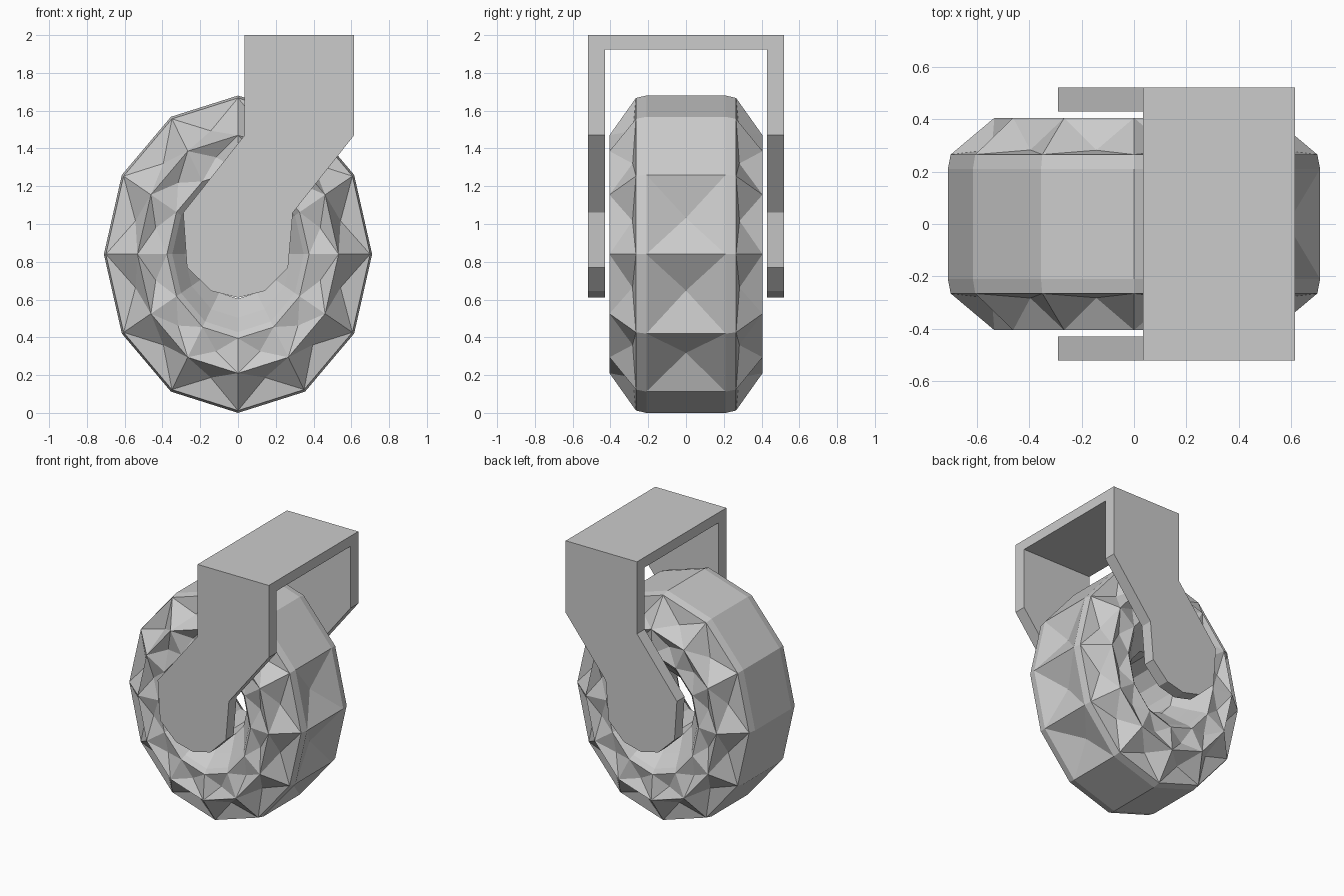
import bpy, bmesh
from math import sin, cos, pi

cube = bpy.data.objects.get("Cube")
if cube:
    bpy.data.objects.remove(cube, do_unlink=True)

SIDES = 12
CENTRE_Z = 0.84
RX, RZ = 0.71, 0.84

SHADE = (0.6, 0.6, 0.6, 1)
grey = bpy.data.materials.new("plain grey")
grey.use_nodes = True
grey.diffuse_color = SHADE
grey.node_tree.nodes["Principled BSDF"].inputs["Base Color"].default_value = SHADE


def finish(bm, name):
    bmesh.ops.recalc_face_normals(bm, faces=bm.faces)
    mesh = bpy.data.meshes.new(name)
    bm.to_mesh(mesh)
    bm.free()
    mesh.materials.append(grey)
    obj = bpy.data.objects.new(name, mesh)
    bpy.context.collection.objects.link(obj)


def ring(bm, radius, y):
    """One twelve-sided oval ring around the axle."""
    return [bm.verts.new((RX * radius * sin(2 * pi * i / SIDES), y,
                          CENTRE_Z + RZ * radius * cos(2 * pi * i / SIDES)))
            for i in range(SIDES)]


def bridge(bm, a, b):
    return [bm.faces.new((a[i], a[(i + 1) % SIDES], b[(i + 1) % SIDES], b[i]))
            for i in range(SIDES)]


def dent(bm, faces, depth):
    """Add a centre point to each face and push it in."""
    bmesh.ops.poke(bm, faces=faces, offset=-depth)


# Ring-shaped wheel: half profile as (radius, y), mirrored to both sides
half = [(0.28, 0.18), (0.40, 0.28), (0.49, 0.365), (0.53, 0.39),
        (0.75, 0.405), (0.985, 0.265), (1.0, 0.21)]
profile = half + [(r, -y) for r, y in reversed(half)]
bm = bmesh.new()
rings = [ring(bm, r, y) for r, y in profile]
bands = [bridge(bm, a, b) for a, b in zip(rings, rings[1:] + rings[:1])]
bmesh.ops.recalc_face_normals(bm, faces=bm.faces)

# Faceted side walls, and deeper tread dents low on one half
side = len(half) - 1
dent(bm, bands[4] + bands[2 * side - 4], 0.06)
dent(bm, bands[3] + bands[2 * side - 3], 0.04)
tread = [f for f in bands[side]
         if f.calc_center_median().x > 0.3 and f.calc_center_median().z < 1.2]
dent(bm, tread, 0.08)
finish(bm, "wheel")

# Fork arms: one bent outline, extruded on each side
outline = [(0.035, 2.0), (0.615, 2.0), (0.615, 1.47), (0.29, 1.06), (0.265, 0.77),
           (0.14, 0.645), (0.0, 0.61), (-0.14, 0.645), (-0.27, 0.77),
           (-0.29, 1.06), (0.035, 1.47)]
for name, y in (("front_fork_arm", -0.52), ("back_fork_arm", 0.43)):
    bm = bmesh.new()
    face = bm.faces.new([bm.verts.new((x, y, z)) for x, z in outline])
    grown = bmesh.ops.extrude_face_region(bm, geom=[face], use_keep_orig=True)
    moved = [v for v in grown["geom"] if isinstance(v, bmesh.types.BMVert)]
    bmesh.ops.translate(bm, verts=moved, vec=(0, 0.09, 0))
    finish(bm, name)

# Top plate joining the arms
bm = bmesh.new()
bmesh.ops.create_cube(bm, size=1)
bmesh.ops.scale(bm, vec=(0.58, 0.86, 0.075), verts=bm.verts)
bmesh.ops.translate(bm, vec=(0.325, 0, 1.9625), verts=bm.verts)
finish(bm, "top_plate")
